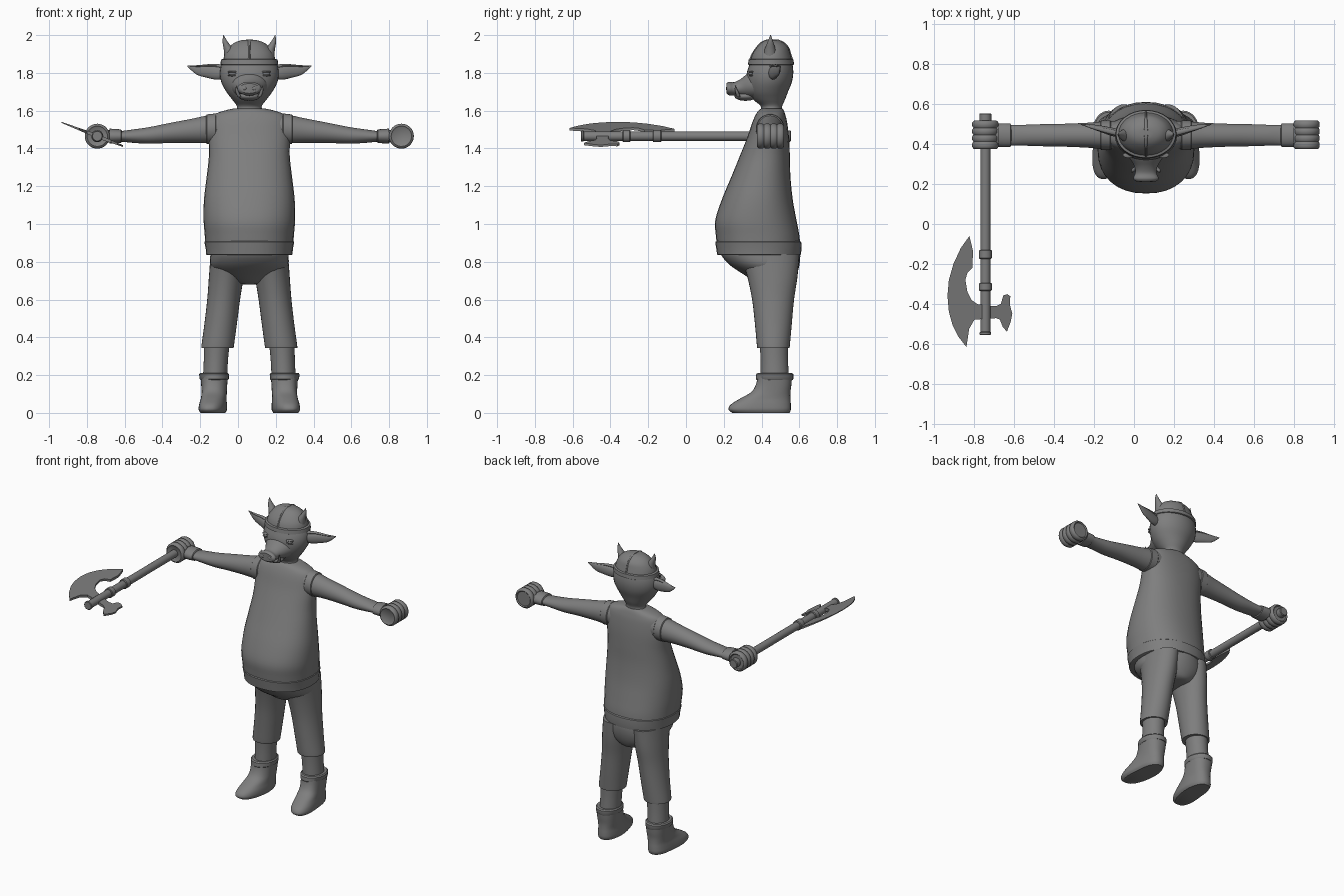
import bpy, bmesh, math
from mathutils import Vector

CX = 0.06  # body centre line
grey = bpy.data.materials.new("plain grey")
grey.diffuse_color = (0.21, 0.21, 0.21, 1)


def finish(name, bm, sharp=40):
    """Turn a bmesh into a smooth object with sharp creases."""
    bmesh.ops.recalc_face_normals(bm, faces=bm.faces[:])
    for f in bm.faces:
        f.smooth = True
    for e in bm.edges:
        e.smooth = e.calc_face_angle(0) < math.radians(sharp)
    me = bpy.data.meshes.new(name)
    bm.to_mesh(me)
    bm.free()
    me.materials.append(grey)
    ob = bpy.data.objects.new(name, me)
    bpy.context.collection.objects.link(ob)
    return ob


def spline(rings, steps):
    """Catmull-Rom interpolation of ring values."""
    out = []
    for i in range(len(rings) - 1):
        a, b, c, d = (Vector(rings[max(0, min(len(rings) - 1, i + k))]) for k in (-1, 0, 1, 2))
        for s in range(steps):
            t = s / steps
            out.append(0.5 * (2 * b + (c - a) * t + (2 * a - 5 * b + 4 * c - d) * t * t
                              + (3 * b - a - 3 * c + d) * t ** 3))
    return out + [Vector(rings[-1])]


def loft(name, axis, rings, steps=4, n=32, power=2.0, bend=None):
    """Rings are (position, centre 1, centre 2, radius 1, radius 2)."""
    bm = bmesh.new()
    loops = []
    for t, c1, c2, r1, r2 in (spline(rings, steps) if steps > 1 else rings):
        loop = []
        for i in range(n):
            a = 2 * math.pi * i / n
            c, s = math.cos(a), math.sin(a)
            u = c1 + max(r1, .001) * math.copysign(abs(c) ** (2 / power), c)
            v = c2 + max(r2, .001) * math.copysign(abs(s) ** (2 / power), s)
            p = {"x": (t, u, v), "y": (u, t, v), "z": (u, v, t)}[axis]
            loop.append(bm.verts.new(bend(*p) if bend else p))
        loops.append(loop)
    for a, b in zip(loops, loops[1:]):
        for i in range(n):
            bm.faces.new((a[i], a[(i + 1) % n], b[(i + 1) % n], b[i]))
    bm.faces.new(loops[0])
    bm.faces.new(loops[-1])
    return finish(name, bm)


def column(name, rings, off=0, **kw):
    """Upright loft from (z, y front, y back, x offset, x radius)."""
    side = 1 if off == 0 else off
    return loft(name, "z", [(z, CX + side * d, (f + b) / 2, r, (b - f) / 2)
                            for z, f, b, d, r in rings], **kw)


def ball(name, centre, radii):
    bm = bmesh.new()
    bmesh.ops.create_uvsphere(bm, u_segments=20, v_segments=12, radius=1)
    for v in bm.verts:
        v.co = Vector(centre) + Vector([a * b for a, b in zip(v.co, radii)])
    return finish(name, bm)


# Shirt with a round belly
column("shirt", [(.88, .165, .605, 0, .232), (.94, .158, .60, 0, .236), (1.02, .155, .585, 0, .242),
                 (1.13, .19, .565, 0, .24), (1.25, .24, .553, 0, .226), (1.36, .285, .55, 0, .214),
                 (1.46, .325, .545, 0, .215), (1.54, .352, .535, 0, .208), (1.58, .37, .525, 0, .185),
                 (1.602, .385, .517, 0, .125), (1.612, .40, .51, 0, .08)], power=2.25)
# Waist belt
column("belt", [(.835, .175, .60, 0, .222), (.838, .165, .608, 0, .228), (.87, .16, .612, 0, .231),
                (.905, .155, .61, 0, .238), (.912, .165, .60, 0, .23)], steps=1, power=2.2)
# Trouser seat
column("trouser_seat", [(.87, .18, .60, 0, .20), (.83, .19, .605, 0, .207), (.78, .235, .60, 0, .205),
                        (.73, .31, .585, 0, .165), (.69, .37, .56, 0, .085), (.68, .42, .52, 0, .03)])
# Skull and neck
column("head", [(1.585, .385, .515, 0, .085), (1.62, .398, .508, 0, .065), (1.66, .355, .525, 0, .092),
                (1.70, .33, .54, 0, .122), (1.75, .32, .56, 0, .148), (1.80, .322, .568, 0, .156),
                (1.85, .338, .563, 0, .146), (1.89, .35, .55, 0, .12)])
# Snout, jaw and nose
loft("snout", "y", [(.41, CX, 1.74, .12, .085), (.34, CX, 1.735, .088, .07), (.29, CX, 1.722, .058, .046),
                    (.255, CX, 1.715, .054, .036), (.228, CX, 1.717, .064, .036),
                    (.214, CX, 1.718, .05, .026)])
ball("jaw", (CX, .315, 1.676), (.058, .058, .024))

# Helmet: brim band, dome and seams
column("helmet_band", [(1.842, .334, .567, 0, .147), (1.845, .328, .572, 0, .153), (1.87, .332, .569, 0, .15),
                       (1.874, .342, .56, 0, .14)], steps=1)
column("helmet_dome", [(1.86, .34, .562, 0, .14), (1.90, .352, .552, 0, .13), (1.935, .375, .54, 0, .108),
                       (1.96, .40, .515, 0, .078), (1.973, .425, .49, 0, .04), (1.976, .445, .47, 0, .008)])
column("helmet_ridge", [(1.87, .334, .567, 0, .016), (1.90, .347, .557, 0, .016), (1.935, .37, .545, 0, .016),
                        (1.962, .395, .52, 0, .014), (1.978, .43, .485, 0, .01)])

for s, side in ((-1, "right"), (1, "left")):
    # Trouser leg, shin and boot
    column(side + "_trouser_leg", [(.84, .29, .60, .11, .095), (.72, .325, .59, .122, .092),
                                   (.60, .35, .572, .136, .087), (.47, .365, .56, .152, .086),
                                   (.36, .375, .55, .167, .086), (.343, .378, .548, .169, .085)], s)
    column(side + "_shin", [(.37, .39, .54, .172, .068), (.28, .395, .54, .177, .064),
                            (.18, .395, .545, .182, .064)], s)
    splay = lambda x, y, z, s=s: (x + s * .12 * max(0, .42 - y), y, z)
    column(side + "_boot", [(.20, .38, .562, .186, .073), (.15, .37, .558, .186, .069),
                            (.11, .345, .553, .186, .067), (.075, .285, .553, .187, .067),
                            (.045, .238, .555, .188, .071), (.018, .225, .555, .189, .072),
                            (0, .245, .548, .189, .063)], s, power=2.4, bend=splay)
    column(side + "_boot_cuff", [(.175, .375, .565, .186, .073), (.18, .37, .568, .186, .077),
                                 (.205, .372, .568, .187, .079), (.212, .38, .56, .187, .073)], s, steps=1)

    # Arm, sleeve hem and wrist cuff
    def limb(name, rings, **kw):
        loft(side + name, "x", [(CX + s * d, *r) for d, *r in rings], **kw)
    limb("_arm", [(.10, .445, 1.51, .07, .08), (.20, .445, 1.503, .07, .076), (.30, .445, 1.494, .062, .064),
                  (.42, .445, 1.482, .057, .053), (.53, .445, 1.469, .055, .044),
                  (.62, .445, 1.465, .052, .035), (.69, .445, 1.464, .052, .028),
                  (.76, .445, 1.465, .056, .034)])
    limb("_sleeve_hem", [(.175, .445, 1.505, .07, .075), (.18, .445, 1.505, .075, .08),
                         (.225, .445, 1.502, .073, .078), (.23, .445, 1.502, .066, .07)], steps=1)
    limb("_wrist_cuff", [(.675, .445, 1.465, .048, .028), (.68, .445, 1.465, .058, .036),
                         (.71, .445, 1.465, .06, .038), (.74, .445, 1.465, .058, .04)], steps=1)
    # Closed fist with four finger ridges
    fist = [(.38, .048), (.375, .054)]
    for k in range(4):
        y = .378 + k * .0345
        fist += [(y, .06), (y + .009, .066), (y + .026, .066), (y + .0345, .06)]
    fist += [(.519, .054), (.513, .048)]
    loft(side + "_fist", "y", [(y, CX + s * .805, 1.465, r, r) for y, r in fist], steps=1)

    # Pointed ear
    limb("_ear", [(.11, .45, 1.80, .02, .024), (.17, .462, 1.80, .021, .036), (.23, .478, 1.808, .016, .032),
                  (.28, .49, 1.815, .01, .023), (.328, .50, 1.836, .002, .003)])
    limb("_ear_rim", [(.13, .452, 1.832, .015, .012), (.20, .468, 1.84, .012, .007),
                      (.27, .485, 1.836, .008, .005), (.325, .499, 1.837, .002, .002)], n=12)
    # Curved helmet horn
    column(side + "_horn", [(1.88, .405, .485, .092, .04), (1.92, .415, .475, .106, .029),
                            (1.945, .424, .468, .119, .02), (1.97, .434, .46, .13, .012),
                            (2.0, .446, .45, .137, .001)], s, n=16)
    # Eye with lids, nostril and tusk
    x = CX + s * .088
    ball(side + "_eye", (x, .343, 1.796), (.022, .012, .01))
    ball(side + "_upper_lid", (x, .345, 1.806), (.028, .014, .005))
    ball(side + "_lower_lid", (x, .345, 1.786), (.026, .013, .004))
    ball(side + "_nostril", (CX + s * .026, .217, 1.718), (.012, .006, .01))
    column(side + "_tusk", [(1.672, .268, .288, .052, .01), (1.695, .262, .28, .063, .009),
                            (1.715, .258, .27, .068, .006), (1.732, .26, .264, .069, .001)], s, n=12)

# Axe handle with collars
HX, HZ = -.745, 1.465


def rod(name, y0, y1, r):
    loft(name, "y", [(y0, HX, HZ, r - .004, r - .004), (y0 + .004, HX, HZ, r, r),
                     (y1 - .004, HX, HZ, r, r), (y1, HX, HZ, r - .004, r - .004)], steps=1, n=24)


rod("axe_handle", -.55, .555, .025)
for k, (a, b, r) in enumerate([(-.557, -.54, .029), (-.335, -.295, .032), (-.175, -.13, .032), (.515, .555, .03)]):
    rod("handle_collar_%d" % (k + 1), a, b, r)


# Axe blades: tilted plates that thin out towards the edge
def blade(name, outline):
    bm = bmesh.new()
    up, down = [], []
    for x, y in outline:
        z = HZ - .385 * (x - HX)
        h = .011 - .045 * abs(x - HX)
        up.append(bm.verts.new((x, y, z + h)))
        down.append(bm.verts.new((x, y, z - h)))
    bm.faces.new(up)
    bm.faces.new(down[::-1])
    n = len(up)
    for i in range(n):
        bm.faces.new((up[i], down[i], down[(i + 1) % n], up[(i + 1) % n]))
    finish(name, bm)


blade("large_axe_blade", [(-.745, -.405), (-.785, -.402), (-.815, -.38), (-.835, -.34), (-.845, -.28),
                          (-.835, -.245), (-.81, -.22), (-.807, -.135), (-.825, -.06), (-.868, -.12),
                          (-.905, -.2), (-.928, -.28), (-.935, -.36), (-.928, -.44), (-.91, -.505),
                          (-.88, -.565), (-.84, -.617), (-.826, -.525), (-.80, -.48), (-.745, -.475)])
blade("small_axe_blade", [(-.745, -.41), (-.69, -.412), (-.667, -.40), (-.655, -.358), (-.635, -.352),
                          (-.62, -.362), (-.622, -.405), (-.61, -.45), (-.618, -.49), (-.637, -.54),
                          (-.658, -.515), (-.672, -.48), (-.69, -.472), (-.745, -.475)])
